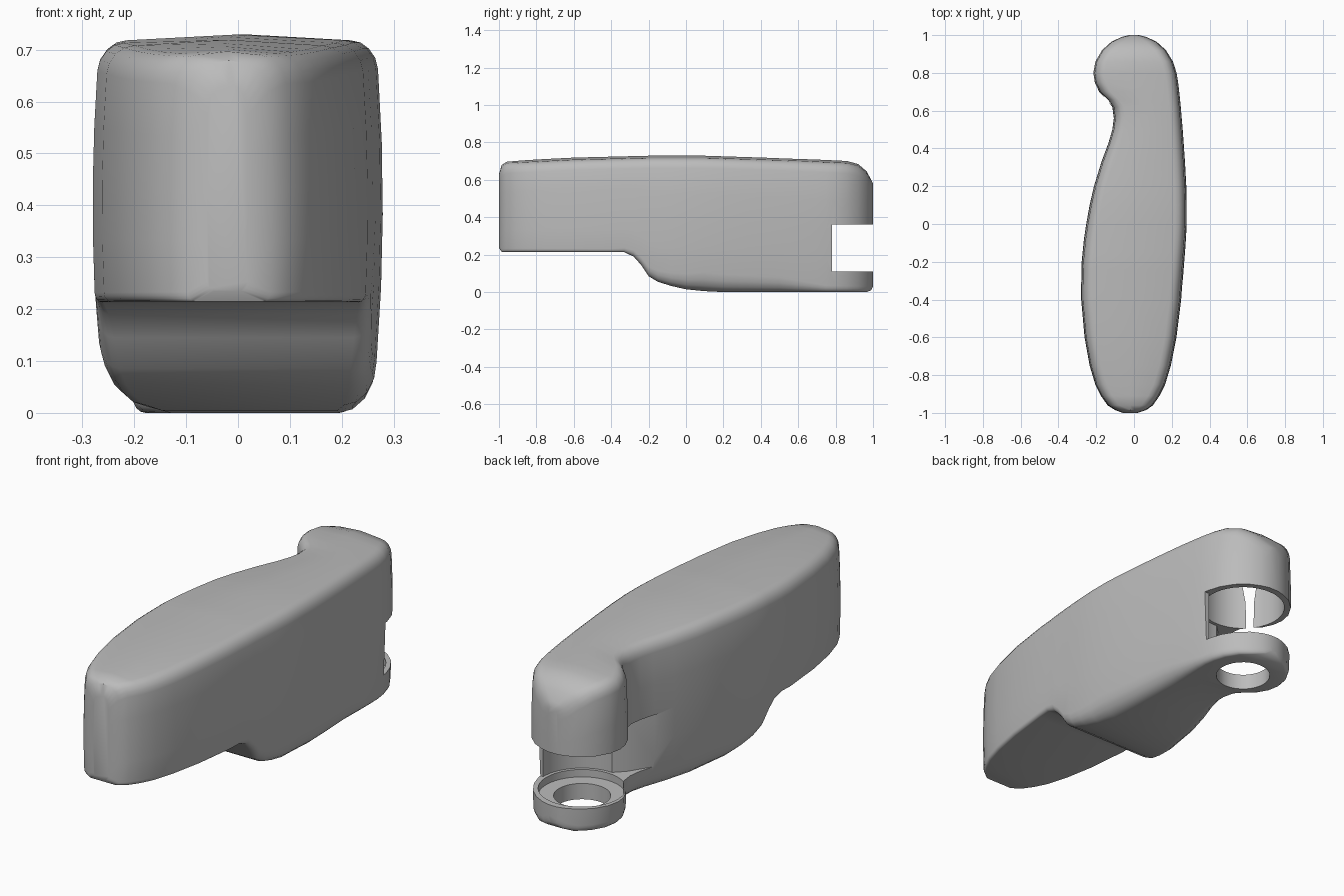
import bpy, bmesh, math

if "Cube" in bpy.data.objects:
    bpy.data.objects.remove(bpy.data.objects["Cube"])

grey = bpy.data.materials.new("light_grey")
grey.diffuse_color = (0.50, 0.50, 0.50, 1)
grey.use_nodes = True
grey.node_tree.nodes["Principled BSDF"].inputs["Base Color"].default_value = grey.diffuse_color


def make_object(name, bm):
    bmesh.ops.recalc_face_normals(bm, faces=bm.faces)
    mesh = bpy.data.meshes.new(name)
    bm.to_mesh(mesh)
    bm.free()
    obj = bpy.data.objects.new(name, mesh)
    bpy.context.collection.objects.link(obj)
    mesh.materials.append(grey)
    return obj


def interp(table, y):
    for (y0, a), (y1, b) in zip(table, table[1:]):
        if y <= y1:
            t = max(0, (y - y0) / (y1 - y0))
            return a + (b - a) * t
    return table[-1][1]


# Plan outline: y, left x, right x
PLAN = [(-1, -.06, .02), (-.985, -.10, .065), (-.96, -.14, .10), (-.91, -.175, .135),
        (-.85, -.205, .165), (-.75, -.235, .195), (-.6, -.262, .225), (-.4, -.28, .25),
        (-.33, -.28, .255), (-.28, -.279, .26), (-.24, -.278, .263), (-.2, -.277, .266),
        (-.15, -.272, .27), (-.08, -.265, .275), (0, -.253, .279), (.1, -.235, .279),
        (.2, -.212, .277), (.33, -.172, .27), (.43, -.135, .263), (.5, -.115, .258),
        (.56, -.107, .253), (.62, -.115, .248), (.66, -.145, .244), (.7, -.185, .24),
        (.75, -.208, .234), (.8, -.216, .226), (.86, -.205, .207), (.92, -.17, .17),
        (.965, -.12, .12), (.99, -.066, .066), (1, -.025, .025)]
# Side profile tables against y
TOP = [(-1, .63), (-.985, .675), (-.96, .69), (-.6, .708), (-.2, .718), (.1, .718),
       (.6, .702), (.86, .69), (.92, .675), (.965, .64), (1, .58)]
BOTTOM = [(-1, .235), (-.985, .215), (-.33, .213), (-.28, .19), (-.24, .145),
          (-.2, .085), (-.15, .055), (-.08, .033), (0, .015), (.1, .005), (.2, 0),
          (.965, 0), (.99, .01), (1, .03)]
LOW_RADIUS = [(-.35, .018), (-.2, .05), (.1, .10), (.5, .08), (.75, .035), (1, .03)]


def section(y, xl, xr):
    """Rounded, slightly domed cross-section of the handle at y."""
    top, bot, half, mid = interp(TOP, y), interp(BOTTOM, y), (xr - xl) / 2, (xl + xr) / 2
    rl = interp(LOW_RADIUS, y)
    n, right = 4, []
    for i in range(n + 1):                      # lower edge round
        a = i / n * math.pi / 2
        w = min(rl * .75, half * .6)
        right.append((half - w + w * math.sin(a), bot + rl - rl * math.cos(a)))
    for t in (.25, .5, .75):                    # side wall
        right.append((half, bot + rl + (top - .055 - bot - rl) * t))
    for i in range(n + 1):                      # upper edge round
        a = i / n * math.pi / 2
        w = min(.05, half * .6)
        right.append((half - w + w * math.cos(a), top - .055 + .055 * math.sin(a)))
    # barrel the walls slightly towards the middle height
    right = [(x - min(.012, half * .1) * min(1, ((z - .4) / .3) ** 2), z) for x, z in right]
    dome = [(0, top + .011 * min(1, half / .2))]
    left = [(-x, z) for x, z in reversed(right)]
    return [(mid + x, y, z) for x, z in right + dome + left]


# Handle body, lofted front to back
bm = bmesh.new()
rings = [[bm.verts.new(p) for p in section(*row)] for row in PLAN]
count = len(rings[0])
for a, b in zip(rings, rings[1:]):
    for i in range(count):
        j = (i + 1) % count
        bm.faces.new((a[i], a[j], b[j], b[i]))
bm.faces.new(rings[0])
bm.faces.new(rings[-1])
handle = make_object("handle_body", bm)


def prism(name, points, z0, z1):
    bm = bmesh.new()
    lo = [bm.verts.new((x, y, z0)) for x, y in points]
    hi = [bm.verts.new((x, y, z1)) for x, y in points]
    bm.faces.new(lo)
    bm.faces.new(hi)
    for i in range(len(points)):
        j = (i + 1) % len(points)
        bm.faces.new((lo[i], lo[j], hi[j], hi[i]))
    return make_object(name, bm)


def circle(r, start=0, end=360, n=40, cy=.78):
    return [(r * math.cos(math.radians(start + (end - start) * i / n)),
             cy + r * math.sin(math.radians(start + (end - start) * i / n)))
            for i in range(n)]


# Slot leaving a thin post on the right, and a scoop on the left flank
slot = ([(.5, .78)] + circle(.205, 0, -100, 16)
        + [(-.06, .53), (-.13, .42), (-.2, .32), (-.5, .32), (-.5, 1.2), (.5, 1.2)])
cutters = [prism("slot_cutter", slot, .11, .36),
           prism("cup_cutter", circle(.19), .075, .60),
           prism("ring_hole_cutter", circle(.123), -.1, .2)]

bpy.context.view_layer.objects.active = handle
handle.select_set(True)
for cutter in cutters:
    mod = handle.modifiers.new("cut", 'BOOLEAN')
    mod.operation = 'DIFFERENCE'
    mod.solver = 'EXACT'
    mod.object = cutter
    bpy.ops.object.modifier_apply(modifier=mod.name)
    bpy.data.objects.remove(cutter)

bpy.ops.object.select_all(action='DESELECT')
handle.select_set(True)
bpy.context.view_layer.objects.active = handle
bpy.ops.object.shade_smooth_by_angle(angle=math.radians(35))
